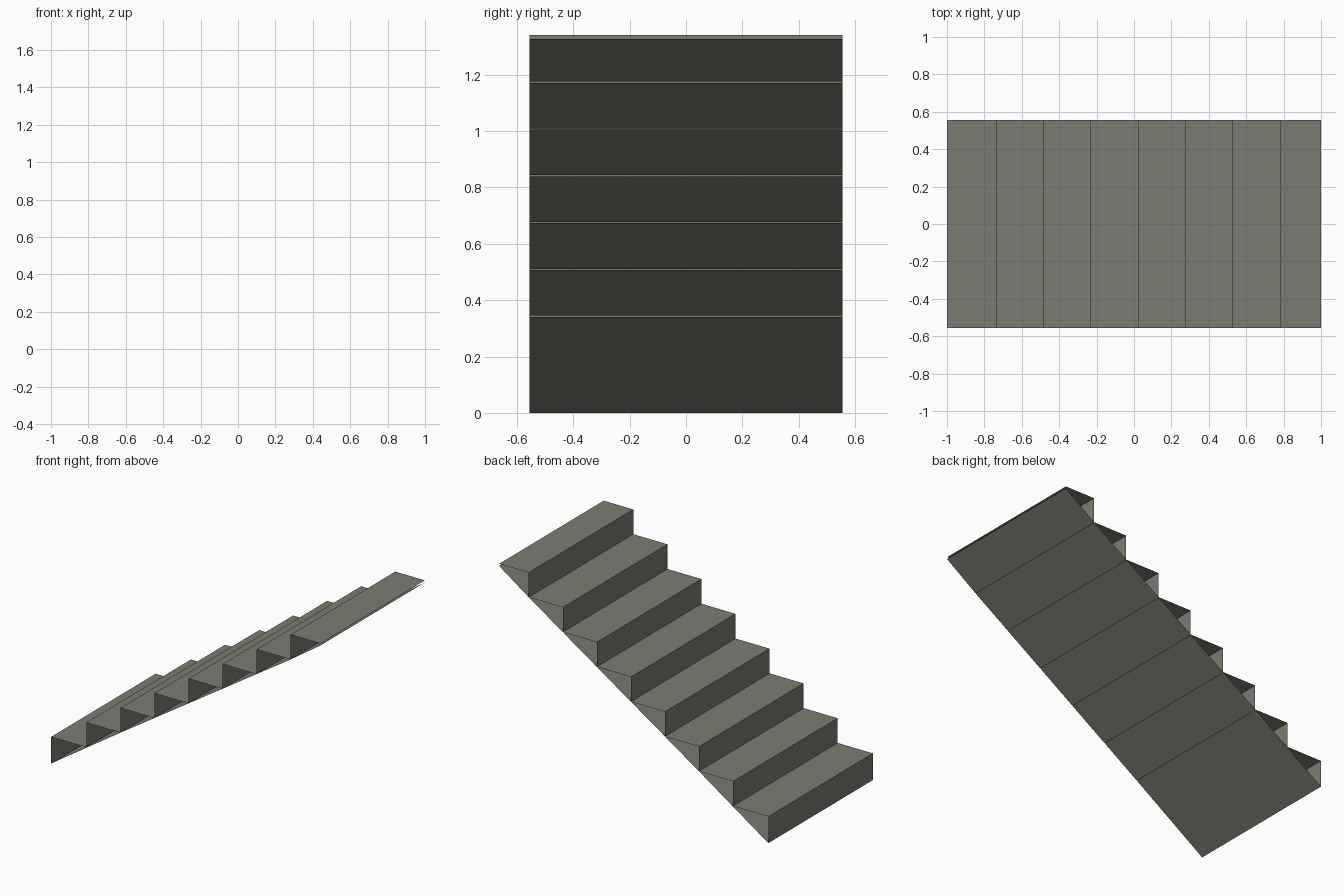
import bpy

if "Cube" in bpy.data.objects:
    bpy.data.objects.remove(bpy.data.objects["Cube"])

HALF_W = 0.555                      # half width of the flight
# tread start positions (last entry is the top end) and tread heights
XS = [-1.0] + [-0.738 + 0.253 * i for i in range(7)] + [1.0]
ZS = [0.0] + [0.179 + 0.166 * i for i in range(8)]

stone = bpy.data.materials.new("warm_grey_stone")
stone.diffuse_color = (0.20, 0.202, 0.17, 1.0)
stone.use_nodes = True
stone.node_tree.nodes["Principled BSDF"].inputs["Base Color"].default_value = stone.diffuse_color


def strip(name, a, b):
    """Open rectangular sheet from profile point a to b, spanning the width.
    The normal lies to the left of the direction a -> b seen from the front."""
    (xa, za), (xb, zb) = a, b
    verts = [(xa, -HALF_W, za), (xb, -HALF_W, zb),
             (xb, HALF_W, zb), (xa, HALF_W, za)]
    mesh = bpy.data.meshes.new(name)
    mesh.from_pydata(verts, [], [(0, 1, 2, 3)])
    mesh.materials.append(stone)
    obj = bpy.data.objects.new(name, mesh)
    bpy.context.collection.objects.link(obj)
    return obj


# Risers and treads: eight open-sided steps climbing towards +x
for i in range(8):
    strip(f"riser_{i + 1}", (XS[i], ZS[i]), (XS[i], ZS[i + 1]))
    strip(f"tread_{i + 1}", (XS[i], ZS[i + 1]), (XS[i + 1], ZS[i + 1]))

# Sloping underside: one double panel, then one panel per step,
# each ending just short of the next so a hairline seam remains
GAP = 0.004
nodes = [(XS[0], ZS[0])] + [(XS[i], ZS[i]) for i in range(2, 8)] + [(1.0, 1.327)]
for i, (low, high) in enumerate(zip(nodes, nodes[1:])):
    cut = GAP if i < len(nodes) - 2 else 0.0
    end = (high[0] - cut * 1.5, high[1] - cut)
    strip(f"underside_panel_{i + 1}", end, low)
